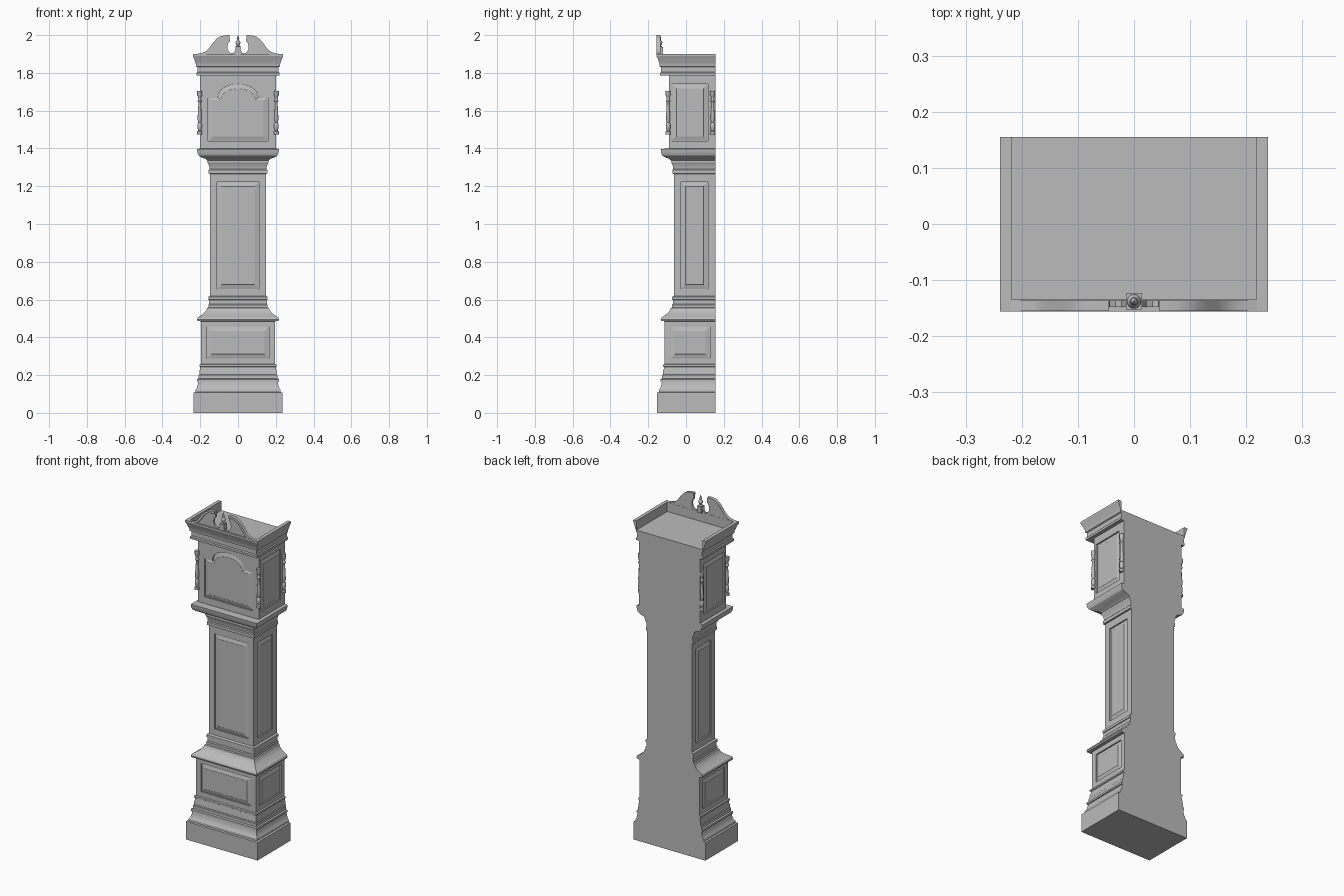
import bpy, bmesh, math
from mathutils import Vector

if "Cube" in bpy.data.objects:
    bpy.data.objects.remove(bpy.data.objects["Cube"])

BACK = 0.155
GAP = 0.083   # half width minus front depth of the mouldings

grey = bpy.data.materials.new("plain grey")
grey.use_nodes = True
grey.diffuse_color = (0.5, 0.5, 0.5, 1)
grey.node_tree.nodes["Principled BSDF"].inputs["Base Color"].default_value = (0.5, 0.5, 0.5, 1)


def finish(name, bm, smooth=None):
    bmesh.ops.recalc_face_normals(bm, faces=bm.faces)
    mesh = bpy.data.meshes.new(name)
    bm.to_mesh(mesh)
    bm.free()
    mesh.materials.append(grey)
    ob = bpy.data.objects.new(name, mesh)
    bpy.context.collection.objects.link(ob)
    if smooth:
        bpy.ops.object.select_all(action='DESELECT')
        ob.select_set(True)
        bpy.context.view_layer.objects.active = ob
        bpy.ops.object.shade_smooth_by_angle(angle=math.radians(smooth))
    return ob


def loft(name, loops, smooth=None):
    """Join equal closed loops in order and cap both ends."""
    bm = bmesh.new()
    rings = [[bm.verts.new(p) for p in loop] for loop in loops]
    n = len(rings[0])
    for a, b in zip(rings, rings[1:]):
        for i in range(n):
            bm.faces.new((a[i], a[(i + 1) % n], b[(i + 1) % n], b[i]))
    bm.faces.new(rings[0])
    bm.faces.new(rings[-1])
    return finish(name, bm, smooth)


def prism(name, outline, y0, y1, smooth=None):
    return loft(name, [[(x, y, z) for x, z in outline] for y in (y0, y1)], smooth)


def turned(name, x, y, profile, sides=16):
    loops = [[(x + r * math.cos(math.tau * i / sides), y + r * math.sin(math.tau * i / sides), z)
              for i in range(sides)] for r, z in profile]
    return loft(name, loops, 40)


# Case: moulding profile (half width, height, optional front depth) wrapped round three sides
profile = [
    (.236, 0), (.236, .107), (.226, .11), (.225, .122), (.219, .13), (.213, .15), (.211, .165),
    (.217, .167), (.217, .178), (.209, .182), (.209, .2), (.205, .204), (.205, .218), (.2, .235),
    (.2, .243), (.205, .246), (.205, .255), (.197, .258),
    (.197, .485), (.215, .487), (.217, .495), (.213, .505), (.198, .515), (.18, .528),
    (.168, .543), (.164, .555), (.157, .558), (.157, .572), (.153, .577), (.153, .598),
    (.157, .6), (.157, .614), (.147, .62),
    (.147, 1.265), (.155, 1.267), (.155, 1.285), (.151, 1.29), (.153, 1.31), (.161, 1.325),
    (.161, 1.335), (.172, 1.345), (.193, 1.352), (.208, 1.362), (.215, 1.376), (.217, 1.397),
    (.2, 1.4, .09), (.2, 1.785, .09),
    (.22, 1.787), (.22, 1.8), (.215, 1.805), (.215, 1.83), (.222, 1.834), (.222, 1.846),
    (.226, 1.855), (.232, 1.875), (.239, 1.89), (.239, 1.9), (.218, 1.9), (.218, 1.845),
]
bm = bmesh.new()
rings = []
for w, z, *front in profile:
    f = front[0] if front else w - GAP
    rings.append([bm.verts.new(p) for p in ((-w, BACK, z), (-w, -f, z), (w, -f, z), (w, BACK, z))])
for a, b in zip(rings, rings[1:]):
    for i in range(3):
        bm.faces.new((a[i], a[i + 1], b[i + 1], b[i]))
bm.faces.new(rings[0])
bm.faces.new(rings[-1])
bm.faces.new([r[3] for r in rings] + [r[0] for r in reversed(rings)])
case = finish("case", bm)


# Raised panels set in shallow recesses
def rect(u, v0, v1):
    return [(-u, v0), (u, v0), (u, v1), (-u, v1)]


def arched(u, v0, shoulder, top, half):
    rise = top - shoulder
    arc = [(half * math.cos(math.pi * i / 16), shoulder + .008 + rise * math.sin(math.pi * i / 16))
           for i in range(17)]
    return [(-u, v0), (u, v0), (u, shoulder)] + [(half, shoulder)] + arc + [(-half, shoulder), (-u, shoulder)]


def shrink(outline, d):
    us, vs = [p[0] for p in outline], [p[1] for p in outline]
    cu, cv = (min(us) + max(us)) / 2, (min(vs) + max(vs)) / 2
    su, sv = 1 - 2 * d / (max(us) - min(us)), 1 - 2 * d / (max(vs) - min(vs))
    return [(cu + (u - cu) * su, cv + (v - cv) * sv) for u, v in outline]


def panel(name, outline, place, depth=.008, margin=.022):
    """place(u, v, out) maps the flat outline onto a wall, out being the wall's outward direction."""
    def ring(d, out):
        return [place(u, v, out) for u, v in shrink(outline, d)]
    cutter = loft("cutter", [ring(0, -depth), ring(0, .02)])
    cut = case.modifiers.new("recess", 'BOOLEAN')
    cut.object, cut.solver = cutter, 'EXACT'
    bpy.ops.object.select_all(action='DESELECT')
    bpy.context.view_layer.objects.active = case
    case.select_set(True)
    bpy.ops.object.modifier_apply(modifier=cut.name)
    bpy.data.objects.remove(cutter)
    loft(name, [ring(.001, -depth - .002), ring(.001, -depth + .001),
                ring(margin, -.001), ring(margin + .001, 0)])


def on_front(front):
    return lambda u, v, out: (u, -front - out, v)


def on_side(side, half, mid):
    return lambda u, v, out: (side * (half + out), mid + u, v)


panel("base_front_panel", rect(.163, .288, .456), on_front(.114))
panel("trunk_door", rect(.11, .656, 1.222), on_front(.064))
panel("hood_door", arched(.158, 1.44, 1.667, 1.732, .105), on_front(.09))
for side, label in ((1, "left"), (-1, "right")):
    panel(label + "_base_panel", rect(.103, .288, .456), on_side(side, .197, .023))
    panel(label + "_trunk_panel", rect(.071, .656, 1.222), on_side(side, .147, .045))
    panel(label + "_hood_panel", rect(.095, 1.44, 1.74), on_side(side, .2, .021))

bpy.ops.object.select_all(action='DESELECT')
case.select_set(True)
bpy.context.view_layer.objects.active = case
bpy.ops.object.shade_smooth_by_angle(angle=math.radians(25))

# Hood columns
column = [(.013, 1.475), (.013, 1.49), (.008, 1.495), (.012, 1.508), (.012, 1.53), (.007, 1.537),
          (.011, 1.55), (.01, 1.58), (.007, 1.63), (.007, 1.645), (.012, 1.652), (.007, 1.66),
          (.009, 1.675), (.013, 1.682), (.013, 1.705)]
for side, label in ((1, "left"), (-1, "right")):
    turned(label + "_front_column", side * .203, -.095, column)
    turned(label + "_back_column", side * .203, .141, column)

# Swan neck pediment: one scroll, mirrored
crest = [(.239, 1.897), (.2, 1.903), (.18, 1.909), (.163, 1.92), (.148, 1.937), (.133, 1.958),
         (.115, 1.979), (.095, 1.993), (.07, 1.999), (.045, 2.0)]
throat = [(.043, 1.967), (.052, 1.958), (.057, 1.943), (.055, 1.922), (.045, 1.908),
          (.033, 1.903), (.022, 1.908), (.015, 1.92), (.013, 1.935), (0, 1.935), (0, 1.885), (.236, 1.885)]
for side, label in ((1, "left"), (-1, "right")):
    prism(label + "_pediment", [(side * x, z) for x, z in crest + throat], -.148, -.136, 30)
    # moulding that follows the crest
    lower = []
    for i, (x, z) in enumerate(crest):
        a, b = crest[max(i - 1, 0)], crest[min(i + 1, len(crest) - 1)]
        t = Vector((b[0] - a[0], b[1] - a[1])).normalized()
        lower.append((x + t.y * -.014, z + t.x * .014))
    prism(label + "_crest_moulding", [(side * x, z) for x, z in crest + lower[::-1]], -.155, -.14, 30)

# Finial on its block
prism("finial_block", rect(.014, 1.9, 1.938), -.152, -.123)
turned("finial", 0, -.138, [(.012, 1.936), (.012, 1.941), (.006, 1.945), (.011, 1.953), (.013, 1.961),
                            (.01, 1.969), (.005, 1.974), (.007, 1.98), (.005, 1.988), (.001, 2.0)])
